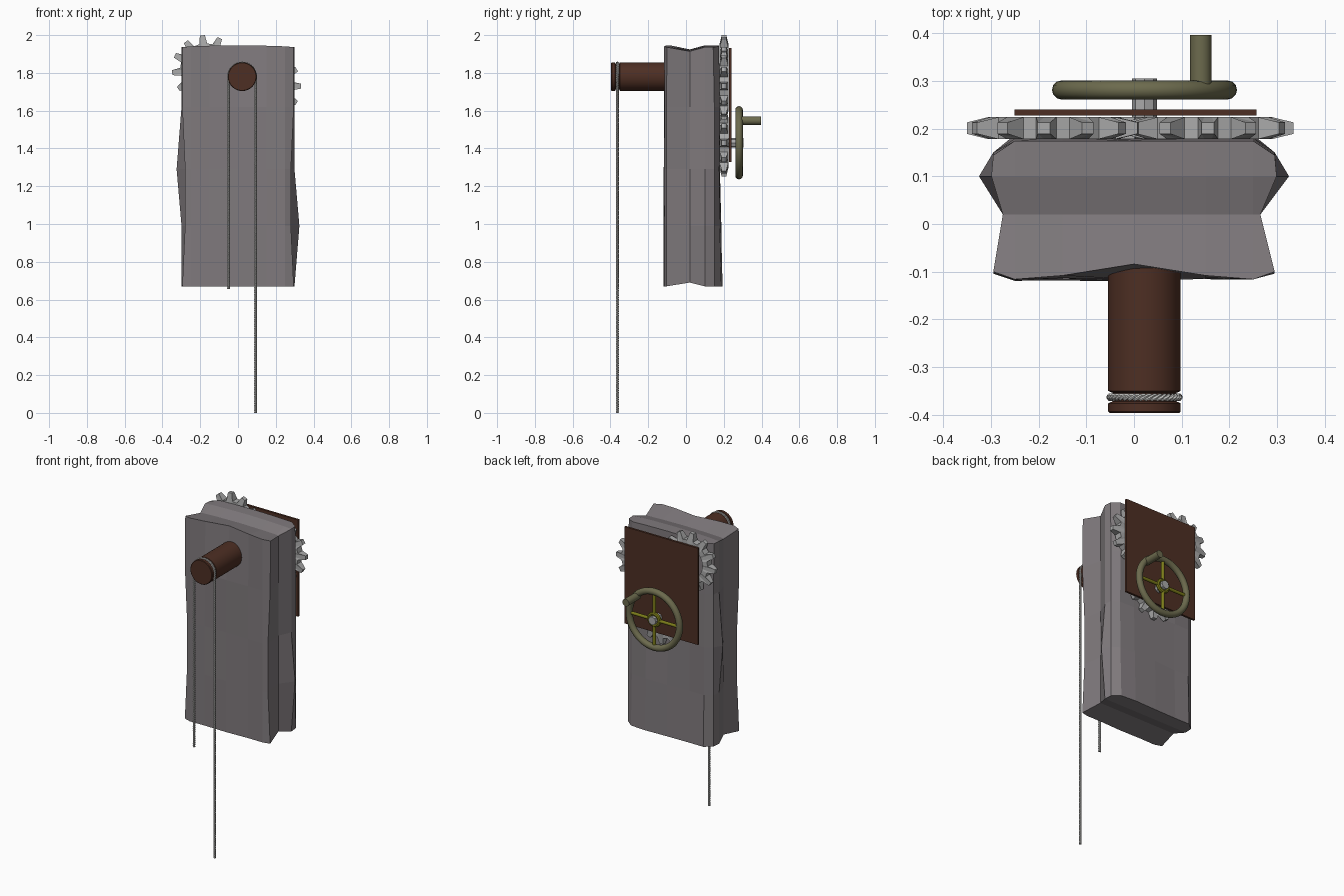
import bpy, bmesh, math, random
from mathutils import Matrix, Vector

old = bpy.data.objects.get("Cube")
if old:
    bpy.data.objects.remove(old, do_unlink=True)
random.seed(4)


def material(name, r, g, b):
    m = bpy.data.materials.new(name)
    m.use_nodes = True
    m.diffuse_color = (r, g, b, 1)
    m.node_tree.nodes["Principled BSDF"].inputs["Base Color"].default_value = (r, g, b, 1)
    return m


STONE = material("stone grey", .215, .195, .205)
WOOD = material("dark brown wood", .075, .028, .017)
METAL = material("light grey metal", .4, .4, .4)
OLIVE = material("dull olive", .15, .145, .075)
BRASS = material("yellow olive", .2, .2, .01)
ROPE = material("pale rope", .6, .6, .58)


def finish(bm, name, mat, smooth=False):
    bmesh.ops.recalc_face_normals(bm, faces=bm.faces)
    mesh = bpy.data.meshes.new(name)
    bm.to_mesh(mesh)
    bm.free()
    mesh.materials.append(mat)
    ob = bpy.data.objects.new(name, mesh)
    bpy.context.collection.objects.link(ob)
    if smooth:
        bpy.ops.object.select_all(action='DESELECT')
        ob.select_set(True)
        bpy.context.view_layer.objects.active = ob
        bpy.ops.object.shade_smooth_by_angle(angle=math.radians(40))
    return ob


def rod(name, mat, a, b, radius, sides=24, smooth=True):
    a, b = Vector(a), Vector(b)
    d = b - a
    bm = bmesh.new()
    place = Matrix.Translation((a + b) / 2) @ d.to_track_quat('Z', 'Y').to_matrix().to_4x4()
    bmesh.ops.create_cone(bm, cap_ends=True, segments=sides, radius1=radius,
                          radius2=radius, depth=d.length, matrix=place)
    return finish(bm, name, mat, smooth)


def lathe(name, mat, x, z, profile, steps=32, closed=False):
    """Spin (radius, y) points round an axis along y."""
    bm = bmesh.new()
    rings = []
    for i in range(steps):
        t = 2 * math.pi * i / steps
        rings.append([bm.verts.new((x + r * math.cos(t), y, z + r * math.sin(t))) for r, y in profile])
    n = len(profile)
    for i, ring in enumerate(rings):
        nxt = rings[(i + 1) % steps]
        for k in range(n if closed else n - 1):
            bm.faces.new((ring[k], ring[(k + 1) % n], nxt[(k + 1) % n], nxt[k]))
    if not closed:
        bm.faces.new([r[0] for r in rings])
        bm.faces.new([r[-1] for r in rings])
    return finish(bm, name, mat, True)


def torus(name, mat, x, y, z, major, minor, steps=48, sides=12):
    ring = [(major + minor * math.cos(2 * math.pi * k / sides),
             y + minor * math.sin(2 * math.pi * k / sides)) for k in range(sides)]
    return lathe(name, mat, x, z, ring, steps, True)


# Rough stone block: a sliced box whose corners and sides are pushed by rule
def stone_block():
    bm = bmesh.new()
    bmesh.ops.create_cube(bm, size=1, matrix=Matrix.Translation((0, .03, 1.305))
                          @ Matrix.Diagonal((.59, .3, 1.27, 1)))
    cuts = {0: (-.25, -.15, 0, .15, .25), 1: (.02, .1), 2: (.99, 1.29, 1.62)}
    for axis, places in cuts.items():
        for p in places:
            co, no = Vector((0, 0, 0)), Vector((0, 0, 0))
            co[axis], no[axis] = p, 1
            bmesh.ops.bisect_plane(bm, geom=bm.verts[:] + bm.edges[:] + bm.faces[:],
                                   plane_co=co, plane_no=no)
    for v in bm.verts:
        x, y, z = v.co
        side = abs(x) > .29
        front, back = y < -.11, y > .17
        top, base = z > 1.9, z < .7
        sign = math.copysign(1, x)
        groove = abs(y - .02) < .01
        if side:
            if abs(y - .1) < .01:
                # back strip bulges, higher on one side than the other
                peak = .99 if x > 0 else 1.29
                v.co.x += sign * (.03 if abs(z - peak) < .02 else .004)
            elif groove:
                v.co.x -= sign * (.03 if x > 0 else .02)
            elif front:
                v.co.y += .016
                if 0.9 < z < 1.4:
                    v.co.x -= sign * .015
            elif back:
                v.co.y -= .03
        if top:
            v.co.z -= .022 if groove else 0
            v.co.z += .006 * math.cos(x * 6) if not side else -.004
            if front:
                v.co.y += .032 * (1 - min(abs(x) / .2, 1)) + .004
            if back:
                v.co.y -= .006
        if base:
            if groove:
                v.co.z += .02
            if back and not side:
                v.co.y += .008
        if back and not side and not top:
            v.co.y += random.uniform(-.006, .002) if z > 1.1 else random.uniform(-.004, .008)
        if front and not side and not top:
            v.co.y += random.uniform(0, .007)
    return finish(bm, "stone_block", STONE)


stone_block()


# Three meshing cog wheels behind the block
def gear(name, x, z, phase, teeth=12):
    bm = bmesh.new()
    root, tip, inner, y = .136, .18, .1, .201
    outline = []
    pitch = 2 * math.pi / teeth
    for i in range(teeth):
        for part, r, half in ((-.3, root, .023), (-.14, tip, .012), (.14, tip, .012), (.3, root, .023)):
            outline.append((phase + (i + part) * pitch, r, half))
    loops = []
    for t, r, half in outline:
        c, s = math.cos(t), math.sin(t)
        loops.append([bm.verts.new((x + q * c, y + h, z + q * s))
                      for q, h in ((inner, -.023), (r, -half), (r, half), (inner, .023))])
    for i, a in enumerate(loops):
        b = loops[(i + 1) % len(loops)]
        for k in range(4):
            bm.faces.new((a[k], a[(k + 1) % 4], b[(k + 1) % 4], b[k]))
    return finish(bm, name, METAL)


gear("upper_right_gear", -.17, 1.82, math.radians(6))
gear("upper_left_gear", .155, 1.73, 0)
gear("drive_gear", .022, 1.43, 0)

# Wooden back plate
bm = bmesh.new()
bmesh.ops.create_cube(bm, size=1, matrix=Matrix.Translation((.003, .234, 1.63))
                      @ Matrix.Diagonal((.508, .013, .605, 1)))
finish(bm, "back_plate", WOOD)

# Hand wheel with hub, spokes, axle and crank handle
wx, wy, wz = .022, .281, 1.43
torus("hand_wheel_rim", OLIVE, wx, wy, wz, .174, .02)
torus("hand_wheel_hub", BRASS, wx, wy, wz, .035, .012, 24, 8)
for i in range(4):
    t = i * math.pi / 2
    d = Vector((math.cos(t), 0, math.sin(t)))
    c = Vector((wx, wy, wz))
    rod(f"spoke_{i + 1}", BRASS, c + d * .03, c + d * .165, .01, 10)
rod("wheel_axle", METAL, (wx, .19, wz), (wx, .305, wz), .026, 8, False)
rod("crank_handle", OLIVE, (.14, .275, 1.547), (.14, .396, 1.547), .0225)

# Wooden drum with a rope groove
lathe("drum", WOOD, wx, 1.78, [(.073, -.396), (.076, -.393), (.076, -.376), (.067, -.372),
                               (.067, -.354), (.076, -.35), (.076, -.05)])

# Twisted rope hung over the drum
ARC, LOW, R = 1.78, .657, .0715


def rope_path(s):
    """Point and outward direction at length s along the rope."""
    rise = ARC - LOW
    if s < rise:
        return Vector((wx - R, -.363, LOW + s)), Vector((-1, 0, 0))
    s -= rise
    if s < math.pi * R:
        t = math.pi - s / R
        d = Vector((math.cos(t), 0, math.sin(t)))
        return Vector((wx, -.363, ARC)) + d * R, d
    return Vector((wx + R, -.363, ARC - (s - math.pi * R))), Vector((1, 0, 0))


length = ARC - LOW + math.pi * R + ARC
count, twist = 800, .036
bm = bmesh.new()
for strand in range(3):
    previous = None
    for i in range(count + 1):
        s = length * i / count
        p, out = rope_path(s)
        a = 2 * math.pi * (s / twist + strand / 3)
        along = out.cross(Vector((0, 1, 0)))
        centre = p + out * math.cos(a) * .0042 + Vector((0, 1, 0)) * math.sin(a) * .0042
        ring = []
        for k in range(6):
            b = k * math.pi / 3
            ring.append(bm.verts.new(centre + (out * math.cos(b) + Vector((0, math.sin(b), 0))) * .0042))
        if previous:
            for k in range(6):
                bm.faces.new((previous[k], previous[(k + 1) % 6], ring[(k + 1) % 6], ring[k]))
        if i in (0, count):
            bm.faces.new(ring)
        previous = ring
finish(bm, "rope", ROPE, True)
